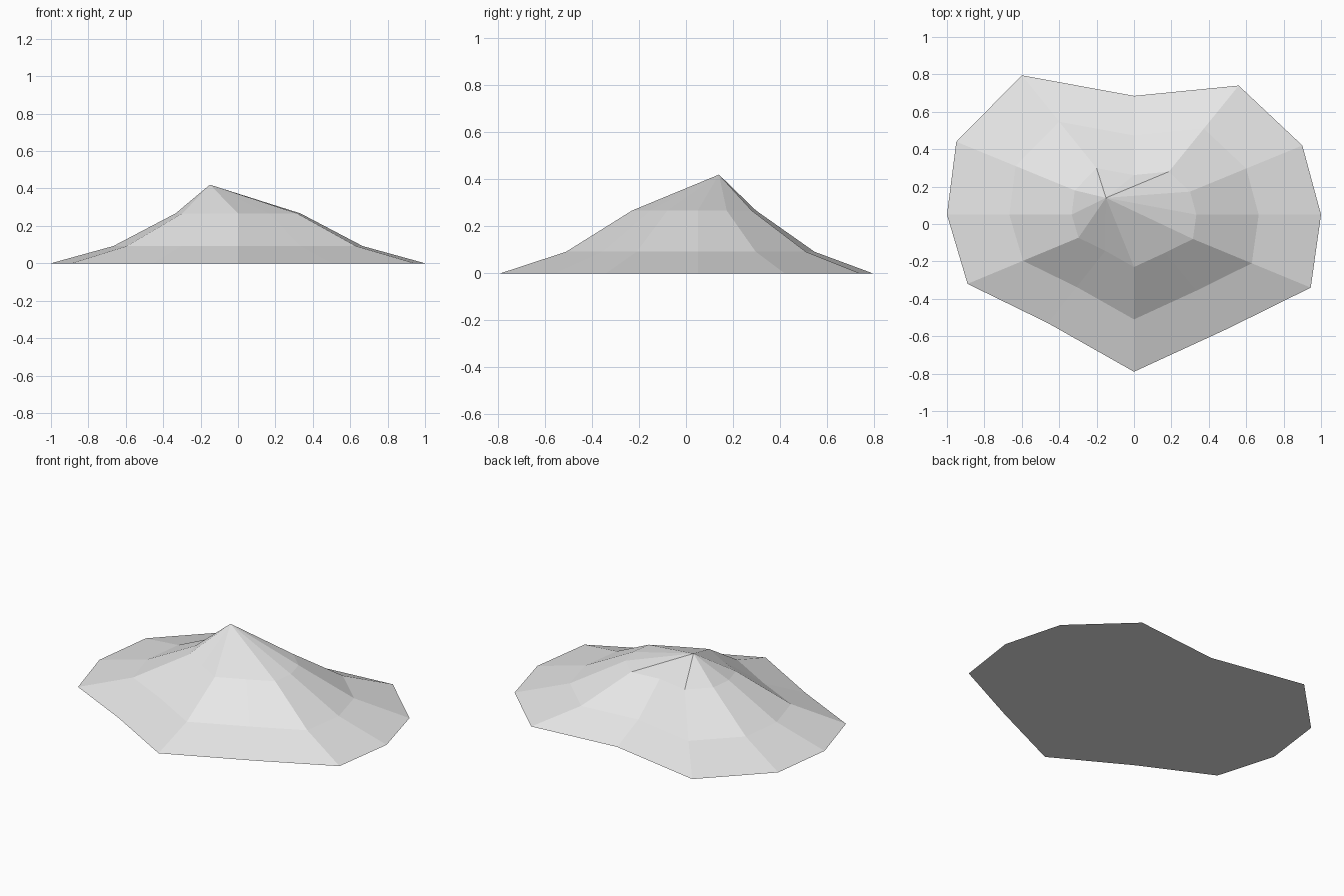
import bpy
import bmesh
from mathutils import Vector

default_cube = bpy.data.objects.get("Cube")
if default_cube:
    bpy.data.objects.remove(default_cube, do_unlink=True)

# Plain grey stone
stone = bpy.data.materials.new("light grey stone")
stone.use_nodes = True
grey = (0.8, 0.8, 0.8, 1)
stone.diffuse_color = grey
stone.node_tree.nodes["Principled BSDF"].inputs["Base Color"].default_value = grey

# Foot outline, counter-clockwise from the left side
outline = [(1, 0.05), (0.90, 0.42), (0.56, 0.74), (0, 0.685),
           (-0.60, 0.795), (-0.95, 0.44), (-1, 0.05), (-0.89, -0.32),
           (-0.46, -0.53), (0, -0.79), (0.50, -0.56), (0.945, -0.34)]
centre = Vector((0, 0.05))
peak = (-0.15, 0.14, 0.42)
levels = [(1, 0), (2 / 3, 0.092), (1 / 3, 0.267)]  # scale of outline, height

bm = bmesh.new()


def add_ring(scale, height):
    """Contour ring: the foot outline shrunk towards the centre."""
    points = [centre.lerp(Vector(p), scale) for p in outline]
    return [bm.verts.new((p.x, p.y, height)) for p in points]


def pairs(ring):
    return zip(ring, ring[1:] + ring[:1])


rings = [add_ring(*level) for level in levels]

# Sloping bands between contour rings
for lower, upper in zip(rings, rings[1:]):
    for (a, b), (d, c) in zip(pairs(lower), pairs(upper)):
        bm.faces.new((a, b, c, d))

# Off-centre peak
top = bm.verts.new(peak)
for a, b in pairs(rings[-1]):
    bm.faces.new((a, b, top))

# Flat underside
bm.faces.new(rings[0][::-1])

mesh = bpy.data.meshes.new("hill")
bm.to_mesh(mesh)
bm.free()
mesh.materials.append(stone)
hill = bpy.data.objects.new("hill", mesh)
bpy.context.collection.objects.link(hill)
